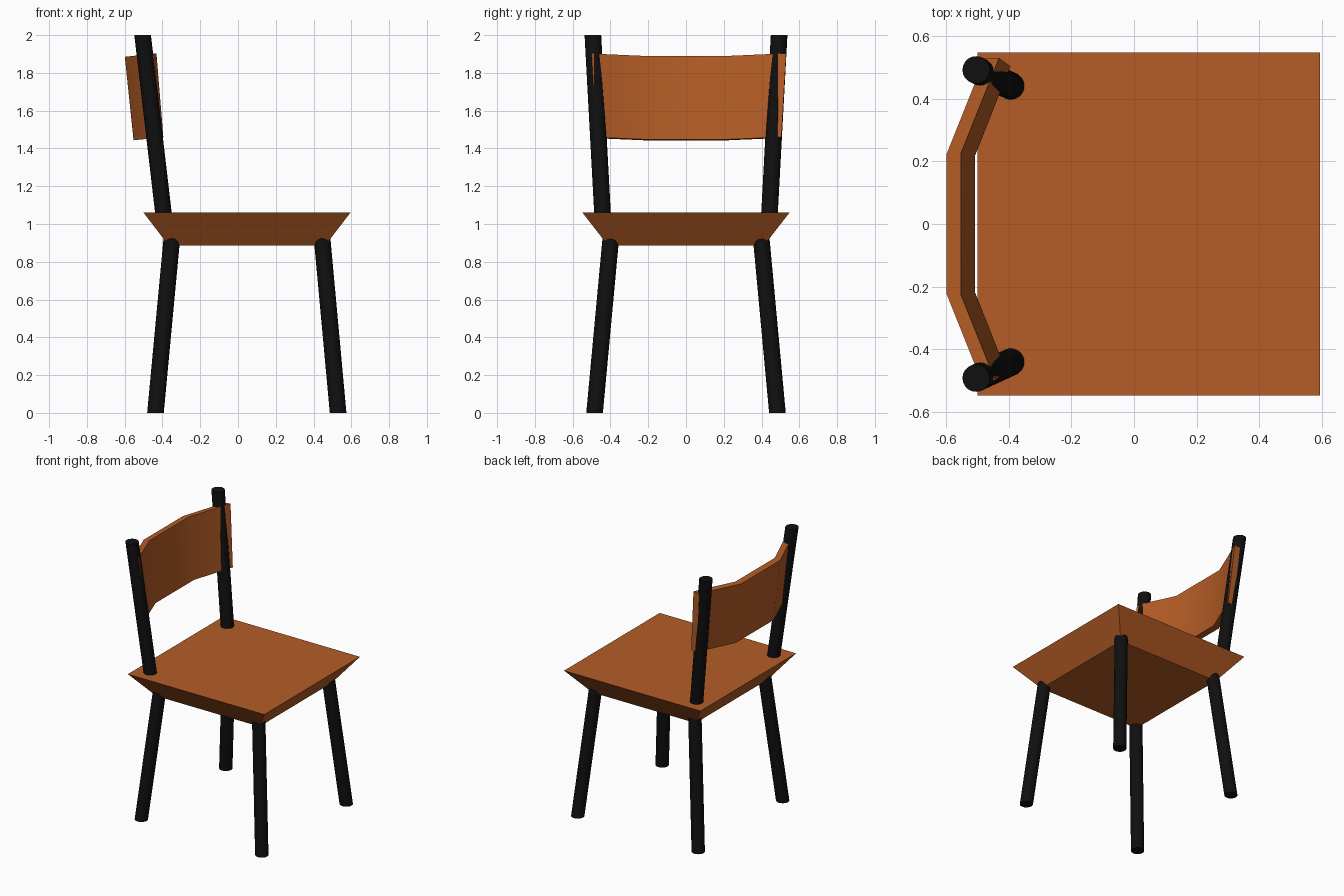
import bpy, math
from mathutils import Vector

if "Cube" in bpy.data.objects:
    bpy.data.objects.remove(bpy.data.objects["Cube"])


def material(name, rgb):
    m = bpy.data.materials.new(name)
    m.diffuse_color = (*rgb, 1)
    m.use_nodes = True
    m.node_tree.nodes["Principled BSDF"].inputs["Base Color"].default_value = m.diffuse_color
    return m


WOOD = material("orange wood", (0.46, 0.108, 0.019))
BLACK = material("black", (0.005, 0.005, 0.005))


def build(name, verts, faces, mat):
    me = bpy.data.meshes.new(name)
    me.from_pydata(verts, [], faces)
    me.materials.append(mat)
    ob = bpy.data.objects.new(name, me)
    bpy.context.collection.objects.link(ob)
    bpy.ops.object.select_all(action='DESELECT')
    ob.select_set(True)
    bpy.context.view_layer.objects.active = ob
    bpy.ops.object.mode_set(mode='EDIT')
    bpy.ops.mesh.select_all(action='SELECT')
    bpy.ops.mesh.normals_make_consistent(inside=False)
    bpy.ops.object.mode_set(mode='OBJECT')
    bpy.ops.object.shade_smooth_by_angle(angle=math.radians(35))
    return ob


def loft(name, rings, mat):
    """Join equal rings of points into a capped solid."""
    n = len(rings[0])
    verts = [p for r in rings for p in r]
    faces = [tuple(range(n)), tuple(range(len(verts) - n, len(verts)))]
    for k in range(len(rings) - 1):
        for i in range(n):
            j = (i + 1) % n
            faces.append((k*n + i, k*n + j, k*n + n + j, k*n + n + i))
    return build(name, verts, faces, mat)


def slanted_rod(name, a, b, r=0.044, n=20):
    """Round rod with level ends."""
    loft(name, [[(p[0] + r*math.cos(2*math.pi*i/n),
                  p[1] + r*math.sin(2*math.pi*i/n), p[2]) for i in range(n)]
                for p in (a, b)], BLACK)


def rect(x0, x1, y, z):
    return [(x0, -y, z), (x1, -y, z), (x1, y, z), (x0, y, z)]


# seat: flat slab with sides sloping inward underneath
loft("seat", [rect(-0.366, 0.461, 0.412, 0.885), rect(-0.50, 0.595, 0.548, 1.06)], WOOD)

# splayed legs and leaning back posts
for side, s in (("left", -1), ("right", 1)):
    slanted_rod("rear_leg_" + side, (-0.437, s*0.484, 0), (-0.345, s*0.393, 0.98))
    slanted_rod("front_leg_" + side, (0.53, s*0.484, 0), (0.44, s*0.393, 0.98))
    slanted_rod("back_post_" + side, (-0.505, s*0.493, 2), (-0.388, s*0.439, 1.0))

# backrest: bent panel leaning with the posts
LEAN = 0.11
rings = []
for y_top, y_low in ((-0.50, -0.475), (-0.225, -0.22), (0.225, 0.22), (0.531, 0.505)):
    ring = []
    for y, x0, z0, depth in ((y_top, -0.60, 1.885, 0), (y_top, -0.60, 1.885, 0.045),
                             (y_low, -0.553, 1.443, 0.045), (y_low, -0.553, 1.443, 0)):
        dx = max(0, abs(y) - 0.223) * 0.40 + depth
        ring.append(Vector((x0 + dx, y, z0 + LEAN*dx)))
    rings.append(ring)
loft("backrest", rings, WOOD)
